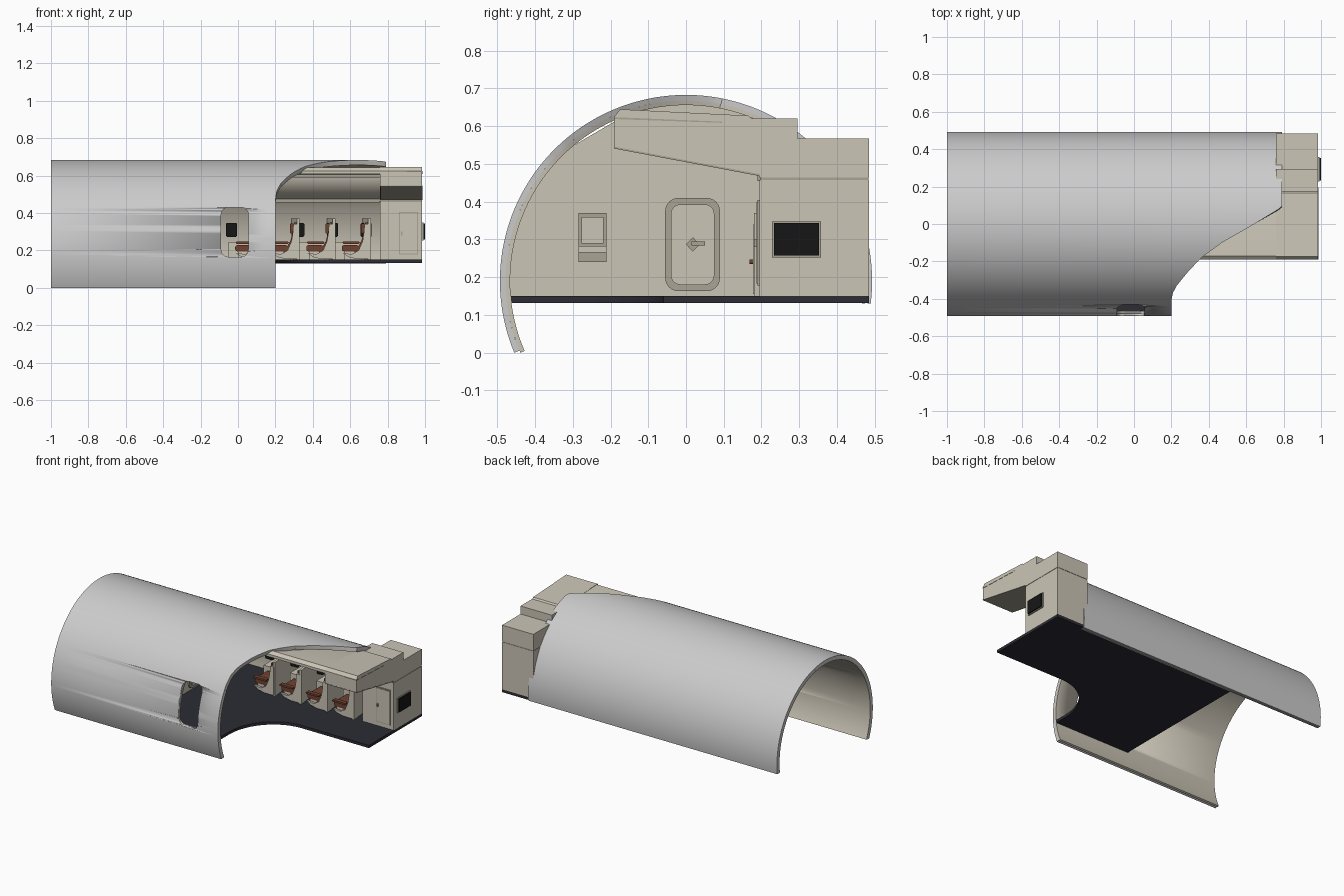
import bpy, bmesh, math

if "Cube" in bpy.data.objects:
    bpy.data.objects.remove(bpy.data.objects["Cube"])

CZ = 0.19  # height of the hull axis


def material(name, rgb):
    m = bpy.data.materials.new(name)
    m.diffuse_color = (*rgb, 1)
    m.use_nodes = True
    m.node_tree.nodes["Principled BSDF"].inputs["Base Color"].default_value = m.diffuse_color
    return m


GREY = material("hull_paint", (0.70, 0.67, 0.67))
BEIGE = material("cabin_beige", (0.60, 0.56, 0.47))
TRIM = material("trim", (0.40, 0.37, 0.30))
FLOOR = material("carpet", (0.025, 0.025, 0.035))
BLACK = material("black", (0.008, 0.008, 0.008))
SEAT = material("seat_leather", (0.16, 0.055, 0.03))


def finish(name, bm, mat):
    bmesh.ops.recalc_face_normals(bm, faces=bm.faces)
    me = bpy.data.meshes.new(name)
    bm.to_mesh(me)
    bm.free()
    ob = bpy.data.objects.new(name, me)
    bpy.context.collection.objects.link(ob)
    if mat:
        me.materials.append(mat)
    bpy.ops.object.select_all(action='DESELECT')
    bpy.context.view_layer.objects.active = ob
    ob.select_set(True)
    bpy.ops.object.shade_smooth_by_angle(angle=math.radians(30))
    return ob


def prism(name, pts, axis, a, b, mat=None):
    """Extrude a 2D outline along an axis from a to b."""
    place = {'x': lambda u, v, t: (t, u, v),
             'y': lambda u, v, t: (u, t, v),
             'z': lambda u, v, t: (u, v, t)}[axis]
    bm = bmesh.new()
    lo = [bm.verts.new(place(u, v, a)) for u, v in pts]
    hi = [bm.verts.new(place(u, v, b)) for u, v in pts]
    bm.faces.new(lo)
    bm.faces.new(hi)
    n = len(pts)
    for i in range(n):
        j = (i + 1) % n
        bm.faces.new((lo[i], lo[j], hi[j], hi[i]))
    return finish(name, bm, mat)


def rrect(u0, u1, v0, v1, r=0.0):
    """Rounded rectangle outline."""
    if r == 0:
        return [(u0, v0), (u1, v0), (u1, v1), (u0, v1)]
    out = []
    for k, (cu, cv) in enumerate([(u1 - r, v1 - r), (u0 + r, v1 - r),
                                  (u0 + r, v0 + r), (u1 - r, v0 + r)]):
        for i in range(7):
            t = math.pi / 2 * (k + i / 6)
            out.append((cu + r * math.cos(t), cv + r * math.sin(t)))
    return out


CUT = [(-0.6, 0.2), (-0.41, 0.2), (-0.37, 0.207), (-0.33, 0.228), (-0.26, 0.285),
       (-0.18, 0.36), (-0.1, 0.47), (-0.02, 0.61), (0.09, 0.79), (0.6, 0.79)]


def cut_x(y):
    """Length of the hull at a given y: the sweeping cutaway edge."""
    for (y0, x0), (y1, x1) in zip(CUT, CUT[1:]):
        if y <= y1:
            return x0 + (x1 - x0) * (y - y0) / (y1 - y0)
    return 0.79


def shell(name, ro, ri, mat):
    t0, t1 = math.asin(-0.06 / ro), math.pi + math.asin(CZ / ro)
    bm = bmesh.new()
    rings = []
    n = 110
    for i in range(n + 1):
        t = t0 + (t1 - t0) * i / n
        xe = cut_x(0.493 * math.cos(t))
        rings.append([bm.verts.new((x, r * math.cos(t), CZ + r * math.sin(t)))
                      for x, r in ((-1, ro), (xe, ro), (xe, ri), (-1, ri))])
    for a, b in zip(rings, rings[1:]):
        for k in range(4):
            m = (k + 1) % 4
            bm.faces.new((a[k], a[m], b[m], b[k]))
    bm.faces.new(rings[0])
    bm.faces.new(rings[-1])
    ob = finish(name, bm, mat)
    # exit opening in the front side
    cutter = prism("opening_cutter", rrect(-0.09, 0.055, 0.165, 0.43, 0.04), 'y', -0.6, -0.3)
    cutter.hide_render = True
    mod = ob.modifiers.new("opening", 'BOOLEAN')
    mod.operation = 'DIFFERENCE'
    mod.solver = 'EXACT'
    mod.object = cutter
    bpy.context.view_layer.objects.active = ob
    bpy.ops.object.modifier_apply(modifier="opening")
    bpy.data.objects.remove(cutter)


# Hull and inner lining
shell("hull_skin", 0.493, 0.478, GREY)
shell("hull_lining", 0.478, 0.466, BEIGE)

# Floor with concave cutaway corner
curve = [(0.5 - 0.3 * math.cos(t), -0.38 + 0.32 * math.sin(t))
         for t in [math.pi / 2 * i / 12 for i in range(13)]]
prism("floor", [(-0.34, 0.485), (-0.34, -0.47), (0.2, -0.47)] + curve +
      [(0.985, -0.06), (0.985, 0.485)], 'z', 0.132, 0.15, FLOOR)

# Bulkhead with door and folding seat
arc = [(0.47 * math.cos(t), CZ + 0.47 * math.sin(t))
       for t in [math.radians(45 + 85 * i / 16) for i in range(17)]]
left = [(0.47 * math.cos(t), CZ + 0.47 * math.sin(t))
        for t in [math.radians(132 + 53 * i / 14) for i in range(15)]]
right = [(0.47 * math.cos(t), CZ + 0.47 * math.sin(t))
         for t in [math.radians(-5 + 48 * i / 12) for i in range(13)]]
prism("bulkhead", right + arc[:13] + left, 'x', -0.34, -0.32, BEIGE)
prism("door_frame", rrect(-0.055, 0.09, 0.163, 0.41, 0.035), 'x', -0.325, -0.31, TRIM)
prism("door_panel", rrect(-0.04, 0.075, 0.18, 0.393, 0.025), 'x', -0.32, -0.305, BEIGE)
prism("door_handle_plate", [(0, 0.287), (0.018, 0.268), (0.036, 0.287), (0.018, 0.306)],
      'x', -0.306, -0.30, TRIM)
prism("door_handle", rrect(0.015, 0.05, 0.284, 0.294), 'x', -0.302, -0.292, TRIM)
prism("folding_seat_base", rrect(-0.285, -0.21, 0.24, 0.37), 'x', -0.325, -0.312, TRIM)
prism("folding_seat_back", rrect(-0.277, -0.218, 0.29, 0.36), 'x', -0.32, -0.306, BEIGE)
prism("folding_seat_pan", rrect(-0.285, -0.21, 0.265, 0.283), 'x', -0.32, -0.29, BEIGE)

# Lavatory block with door, groove strip and dark screen
prism("lavatory", rrect(0.195, 0.485, 0.15, 0.458), 'x', 0.76, 0.985, BEIGE)
prism("lavatory_strip", rrect(0.198, 0.483, 0.457, 0.465), 'x', 0.762, 0.983, TRIM)
prism("lavatory_top", rrect(0.195, 0.485, 0.464, 0.568), 'x', 0.76, 0.985, BEIGE)
prism("lavatory_door_frame", rrect(0.86, 0.962, 0.178, 0.405), 'y', 0.19, 0.2, TRIM)
prism("lavatory_door", rrect(0.866, 0.956, 0.184, 0.399), 'y', 0.187, 0.2, BEIGE)
prism("lavatory_door_knob", rrect(0.872, 0.88, 0.28, 0.3), 'y', 0.18, 0.19, TRIM)
prism("screen_frame", rrect(0.228, 0.357, 0.252, 0.348), 'x', 0.98, 0.992, TRIM)
prism("screen", rrect(0.233, 0.352, 0.257, 0.343), 'x', 0.985, 1.0, BLACK)

# Overhead block above the entry, with dark seam lines on the end
prism("overhead_block", [(-0.19, 0.545), (0.195, 0.472), (0.295, 0.472), (0.295, 0.62),
                         (0.175, 0.62), (0.165, 0.628), (-0.175, 0.645), (-0.19, 0.625)],
      'x', 0.76, 0.985, BEIGE)
prism("overhead_underside", [(-0.191, 0.541), (0.195, 0.468), (0.195, 0.473), (-0.191, 0.546)],
      'x', 0.762, 0.986, TRIM)
prism("overhead_seam", [(-0.191, 0.619), (0.095, 0.609), (0.095, 0.612), (-0.191, 0.624)],
      'x', 0.9, 0.9865, TRIM)

# Ceiling panel and curved luggage bins
prism("ceiling_panel", [(-0.19, 0.608), (0.1, 0.6), (0.28, 0.57), (0.27, 0.6),
                        (0.165, 0.628), (-0.17, 0.642), (-0.19, 0.625)], 'x', 0.24, 0.76, BEIGE)
prism("ceiling_light_rail", rrect(-0.02, 0.02, 0.59, 0.607), 'x', 0.24, 0.76, TRIM)
prism("luggage_bins", [(0.08, 0.605), (0.085, 0.58), (0.095, 0.555), (0.112, 0.53),
                       (0.135, 0.508), (0.162, 0.49), (0.19, 0.477), (0.22, 0.465),
                       (0.38, 0.455), (0.3, 0.55), (0.2, 0.605)], 'x', -0.32, 0.76, BEIGE)
prism("bin_rail", rrect(0.19, 0.21, 0.455, 0.475), 'x', -0.32, 0.76, TRIM)

# Seat pods along the rear side, facing left
back = [(0.005, 0.2), (0.03, 0.215), (0.05, 0.25), (0.062, 0.3), (0.07, 0.35),
        (0.085, 0.35), (0.08, 0.29), (0.07, 0.235), (0.05, 0.195), (0.02, 0.18)]
wing = [(-0.05, 0.185), (0.0, 0.18), (0.035, 0.2), (0.056, 0.25), (0.064, 0.3), (0.066, 0.34),
        (0.092, 0.34), (0.092, 0.155), (0.02, 0.155), (-0.02, 0.165)]
for i, x in enumerate((0.04, 0.23, 0.42, 0.61)):
    def at(pts):
        return [(x + u, v) for u, v in pts]
    prism(f"seat_cushion_{i}", at(rrect(-0.055, 0.035, 0.195, 0.228, 0.012)), 'y', 0.195, 0.315, SEAT)
    prism(f"seat_back_{i}", at(back), 'y', 0.195, 0.315, SEAT)
    prism(f"seat_base_{i}", at(rrect(-0.04, 0.05, 0.15, 0.196)), 'y', 0.2, 0.31, BEIGE)
    prism(f"seat_armrest_{i}", at(rrect(-0.05, 0.04, 0.235, 0.247, 0.005)), 'y', 0.168, 0.195, SEAT)
    prism(f"pod_wing_{i}", at(wing), 'y', 0.178, 0.192, BEIGE)
    prism(f"pod_divider_{i}", at([(0.085, 0.18), (0.1, 0.18), (0.07, 0.44), (0.055, 0.44)]),
          'z', 0.15, 0.37, BEIGE)
    prism(f"pod_headrest_{i}", at(rrect(0.048, 0.068, 0.29, 0.345, 0.008)), 'y', 0.215, 0.295, SEAT)
    prism(f"side_console_{i}", at(rrect(-0.09, 0.07, 0.15, 0.245)), 'y', 0.335, 0.462, BEIGE)

# Dark monitors and sidewall panels beside each pod
for i in range(5):
    x = -0.035 + 0.18 * i
    prism(f"monitor_{i}", rrect(x - 0.03, x + 0.03, 0.272, 0.347, 0.01), 'y', 0.37, 0.385, BLACK)
    prism(f"monitor_arm_{i}", rrect(x - 0.012, x + 0.012, 0.3, 0.32), 'y', 0.385, 0.462, TRIM)
